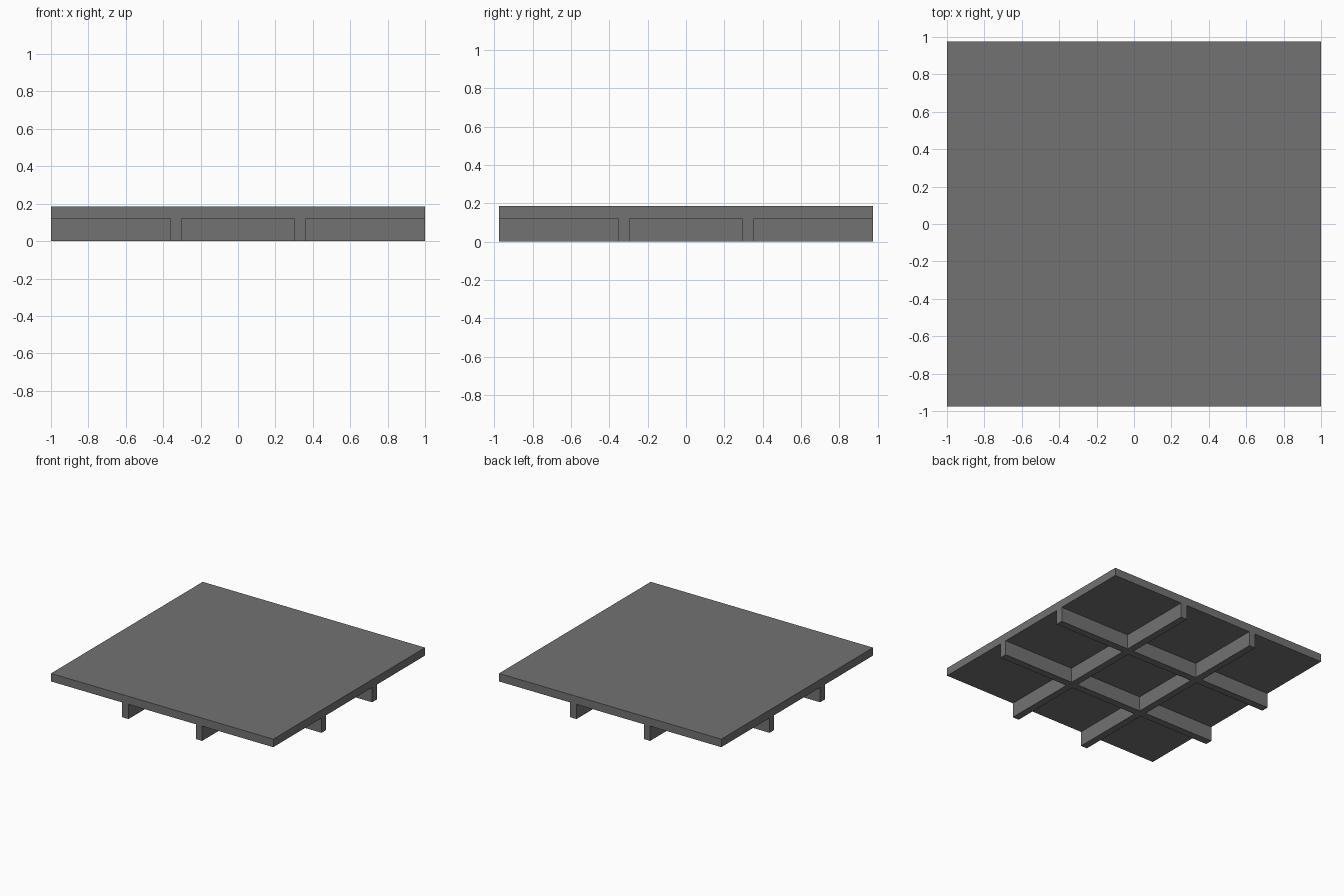
import bpy, bmesh

if "Cube" in bpy.data.objects:
    bpy.data.objects.remove(bpy.data.objects["Cube"])

grey = bpy.data.materials.new("mid grey")
grey.diffuse_color = (0.17, 0.17, 0.17, 1)
grey.use_nodes = True
grey.node_tree.nodes["Principled BSDF"].inputs["Base Color"].default_value = grey.diffuse_color

# Grid lines: slab edges and both sides of each rib
XS = [-1, -0.36, -0.303, 0.303, 0.36, 1]
YS = [-0.975, -0.355, -0.295, 0.295, 0.355, 0.975]
Z_SLAB, Z_TOP = 0.12, 0.185


def make_object(name, bm):
    bmesh.ops.recalc_face_normals(bm, faces=bm.faces)
    mesh = bpy.data.meshes.new(name)
    bm.to_mesh(mesh)
    bm.free()
    mesh.materials.append(grey)
    obj = bpy.data.objects.new(name, mesh)
    bpy.context.collection.objects.link(obj)


# Flat deck with crossing ribs pulled down from its underside
bm = bmesh.new()
v = [[bm.verts.new((x, y, Z_SLAB)) for y in YS] for x in XS]
ribs = []
for i in range(5):
    for j in range(5):
        f = bm.faces.new((v[i][j], v[i][j + 1], v[i + 1][j + 1], v[i + 1][j]))
        if i in (1, 3) or j in (1, 3):
            ribs.append(f)

# Slab: extrude a copy of the whole underside upwards
top = bmesh.ops.extrude_face_region(bm, geom=bm.faces[:], use_keep_orig=True)
for e in top["geom"]:
    if isinstance(e, bmesh.types.BMVert):
        e.co.z = Z_TOP

# Ribs: extrude the rib strips down to the ground
low = bmesh.ops.extrude_face_region(bm, geom=ribs)
for e in low["geom"]:
    if isinstance(e, bmesh.types.BMVert):
        e.co.z = 0
bmesh.ops.delete(bm, geom=[f for f in ribs if f.is_valid], context='FACES_ONLY')
make_object("ribbed_deck", bm)
